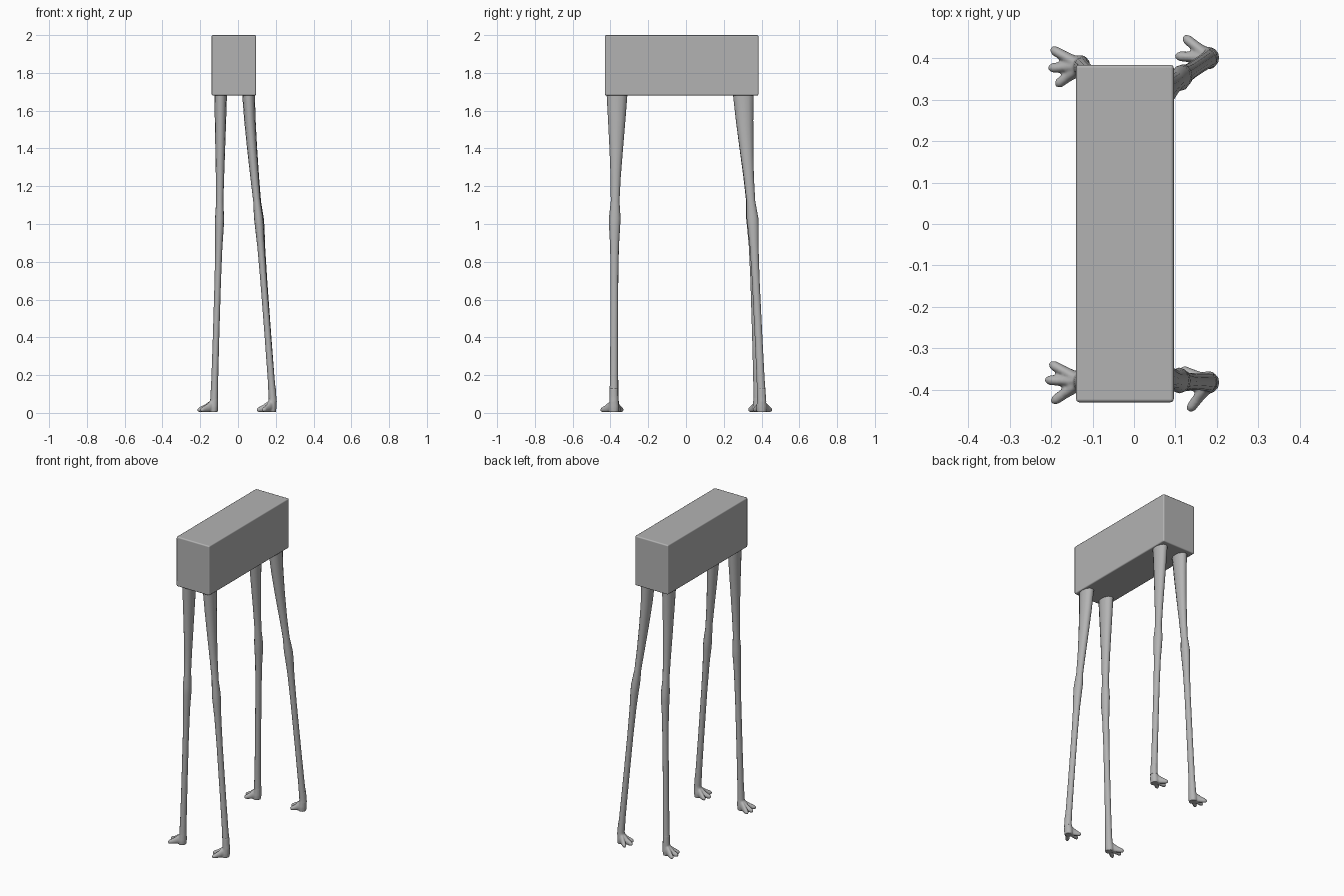
import bpy, bmesh, math
from mathutils import Vector

cube = bpy.data.objects.get("Cube")
if cube:
    bpy.data.objects.remove(cube, do_unlink=True)

grey = bpy.data.materials.new("plain grey")
grey.use_nodes = True
GREY = (0.45, 0.45, 0.45, 1)
grey.diffuse_color = GREY
grey.node_tree.nodes["Principled BSDF"].inputs["Base Color"].default_value = GREY

X, Y, Z = Vector((1, 0, 0)), Vector((0, 1, 0)), Vector((0, 0, 1))


def make_object(name, bm):
    bmesh.ops.recalc_face_normals(bm, faces=bm.faces)
    mesh = bpy.data.meshes.new(name)
    bm.to_mesh(mesh)
    bm.free()
    mesh.materials.append(grey)
    obj = bpy.data.objects.new(name, mesh)
    bpy.context.collection.objects.link(obj)
    return obj


def shade(obj, degrees):
    bpy.ops.object.select_all(action="DESELECT")
    obj.select_set(True)
    bpy.context.view_layer.objects.active = obj
    bpy.ops.object.shade_smooth_by_angle(angle=math.radians(degrees))


def loft(bm, rings, u, v, sides=12):
    """Skin a capped tube through (centre, radius along u, radius along v) rings."""
    loops = []
    for centre, ru, rv in rings:
        angles = [math.tau * i / sides for i in range(sides)]
        loops.append([bm.verts.new(centre + u * ru * math.cos(a) + v * rv * math.sin(a))
                      for a in angles])
    for low, high in zip(loops, loops[1:]):
        for i in range(sides):
            j = (i + 1) % sides
            bm.faces.new((low[i], low[j], high[j], high[i]))
    bm.faces.new(loops[0])
    bm.faces.new(loops[-1])


# Body: a long box with softened edges
bm = bmesh.new()
bmesh.ops.create_cube(bm, size=1)
bmesh.ops.scale(bm, vec=(0.236, 0.814, 0.32), verts=bm.verts)
bmesh.ops.translate(bm, vec=(-0.022, -0.023, 1.84), verts=bm.verts)
body = make_object("body", bm)
bevel = body.modifiers.new("soft edges", "BEVEL")
bevel.width = 0.008
bevel.segments = 2
bevel.harden_normals = True
shade(body, 40)

HIP, KNEE, ANKLE = 1.70, 1.0, 0.08
# Leg thickness by height: z, radius in x, radius in y
PROFILE = [(1.70, .034, .056), (1.55, .030, .046), (1.4, .026, .036), (1.25, .022, .027),
           (1.12, .019, .023), (1.03, .024, .031), (0.98, .023, .029), (0.88, .019, .023),
           (0.7, .017, .020), (0.4, .017, .020), (0.18, .018, .021), (0.06, .021, .024)]


def leg_centre(z, hip, knee, ankle):
    if z >= KNEE:
        t = ((HIP - z) / (HIP - KNEE)) ** 1.3
        p = Vector(hip).lerp(Vector(knee), t)
    else:
        p = Vector(knee).lerp(Vector(ankle), (KNEE - z) / (KNEE - ANKLE))
    return Vector((p.x, p.y, z))


def build_leg(name, hip, knee, ankle, toes):
    # Shank with a knobbly knee
    bm = bmesh.new()
    loft(bm, [(leg_centre(z, hip, knee, ankle), rx, ry) for z, rx, ry in PROFILE], X, Y)
    shade(make_object(name + "_leg", bm), 50)

    # Foot: ankle stump and splayed toes fused together
    bm = bmesh.new()
    base = Vector((*ankle, 0))
    loft(bm, [(base + Z * 0.13, .018, .021), (base + Z * 0.07, .021, .024),
              (base + Vector((-.004, 0, .03)), .025, .028),
              (base + Vector((-.004, 0, .004)), .023, .026)], X, Y)
    for tip in toes:
        end = Vector((*tip, 0.013))
        start = base + Z * 0.04
        along = (end - start).normalized()
        side = along.cross(Z).normalized()
        up = side.cross(along)
        mid = start.lerp(end, 0.55) - Z * 0.002
        loft(bm, [(start, .018, .034), (mid, .013, .020),
                  (start.lerp(end, 0.88), .012, .013), (end, .006, .007)], side, up)
    foot = make_object(name + "_foot", bm)
    remesh = foot.modifiers.new("fuse", "REMESH")
    remesh.mode = "VOXEL"
    remesh.voxel_size = 0.004
    remesh.use_smooth_shade = True
    smooth = foot.modifiers.new("soften", "SMOOTH")
    smooth.iterations = 4
    shade(foot, 180)


# All four feet point the same way, towards -x
build_leg("front_right", (-.092, -.365), (-.098, -.378), (-.126, -.38),
          [(-.203, -.336), (-.214, -.376), (-.198, -.43)])
build_leg("back_right", (-.092, .303), (-.098, .352), (-.126, .38),
          [(-.200, .423), (-.206, .376), (-.188, .334)])
build_leg("front_left", (.055, -.365), (.112, -.378), (.183, -.382),
          [(.112, -.35), (.100, -.395), (.132, -.45)])
build_leg("back_left", (.055, .303), (.116, .355), (.183, .40),
          [(.120, .452), (.100, .405), (.122, .36)])
